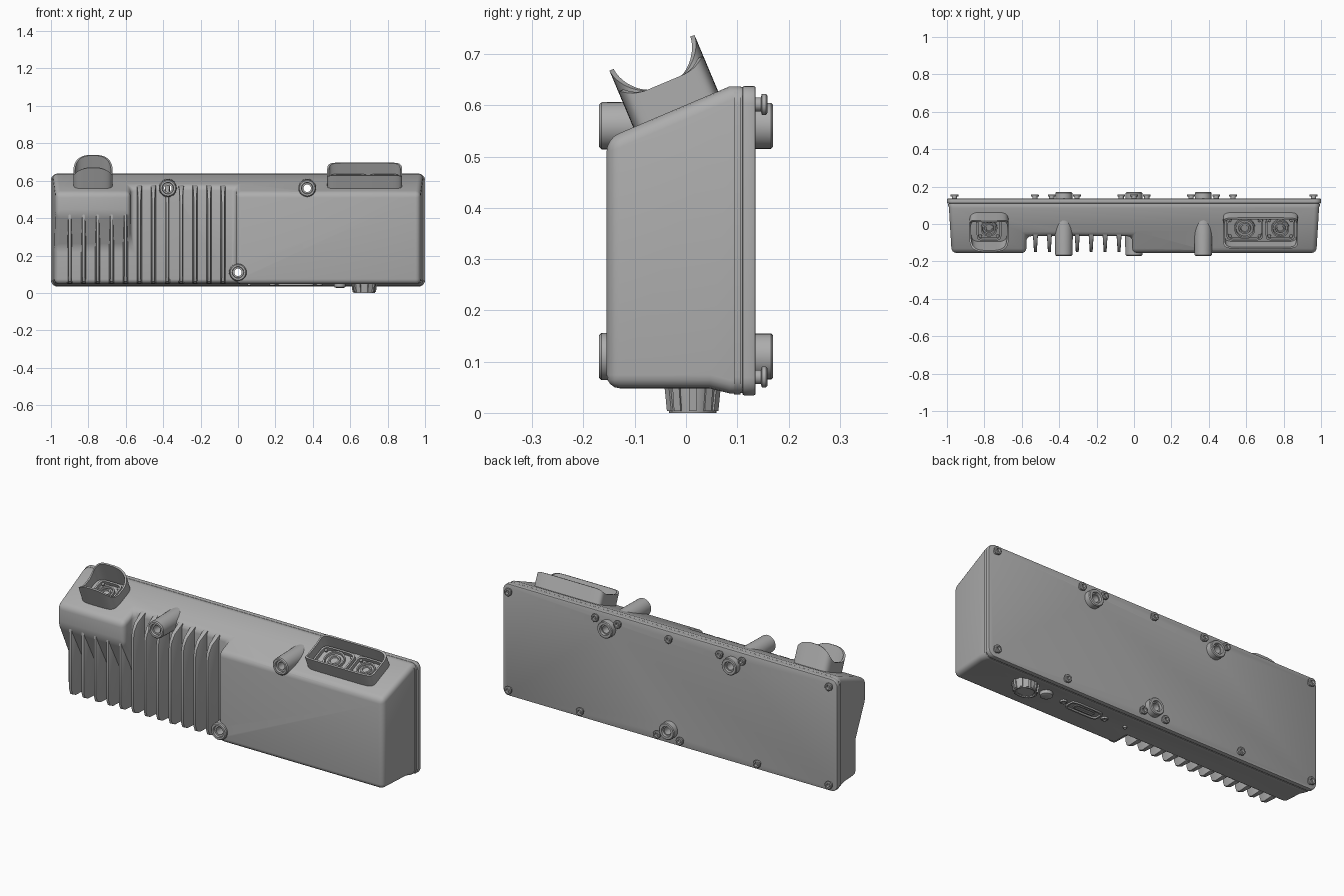
import bpy, bmesh, math
from mathutils import Matrix, Vector

cube = bpy.data.objects.get("Cube")
if cube:
    bpy.data.objects.remove(cube, do_unlink=True)

grey = bpy.data.materials.new("housing grey")
grey.use_nodes = True
grey.diffuse_color = (0.42, 0.42, 0.42, 1)
grey.node_tree.nodes["Principled BSDF"].inputs["Base Color"].default_value = (0.42, 0.42, 0.42, 1)


def finish(name, bm, matrix=None):
    bmesh.ops.recalc_face_normals(bm, faces=bm.faces)
    mesh = bpy.data.meshes.new(name)
    bm.to_mesh(mesh)
    bm.free()
    mesh.materials.append(grey)
    ob = bpy.data.objects.new(name, mesh)
    bpy.context.collection.objects.link(ob)
    if matrix:
        ob.matrix_world = matrix
    return ob


def select(ob):
    bpy.ops.object.select_all(action='DESELECT')
    ob.select_set(True)
    bpy.context.view_layer.objects.active = ob


def apply_mod(ob, kind, **props):
    mod = ob.modifiers.new(kind, kind)
    for key, value in props.items():
        setattr(mod, key, value)
    select(ob)
    bpy.ops.object.modifier_apply(modifier=mod.name)


def bevel(ob, width, segments=3, angle=25):
    apply_mod(ob, 'BEVEL', width=width, segments=segments,
              limit_method='ANGLE', angle_limit=math.radians(angle))


def cut(ob, cutter):
    apply_mod(ob, 'BOOLEAN', operation='DIFFERENCE', solver='EXACT', object=cutter)


def prism(name, points, x0, x1):
    """Side profile of (y, z) points, extruded along x."""
    bm = bmesh.new()
    ends = [[bm.verts.new((x, y, z)) for y, z in points] for x in (x0, x1)]
    for end in ends:
        bm.faces.new(end)
    n = len(points)
    for i in range(n):
        j = (i + 1) % n
        bm.faces.new((ends[0][i], ends[0][j], ends[1][j], ends[1][i]))
    return finish(name, bm)


def lathe(name, profile, matrix, sides=28, closed=False, stretch=1):
    """Spin (radius, height) points round the local z axis."""
    bm = bmesh.new()
    rings = [[bm.verts.new((r * stretch * math.cos(2 * math.pi * k / sides),
                            r * math.sin(2 * math.pi * k / sides), h))
              for k in range(sides)] for r, h in profile]
    pairs = list(zip(rings, rings[1:]))
    if closed:
        pairs.append((rings[-1], rings[0]))
    else:
        bm.faces.new(rings[0])
        bm.faces.new(rings[-1])
    for a, b in pairs:
        for k in range(sides):
            m = (k + 1) % sides
            bm.faces.new((a[k], a[m], b[m], b[k]))
    return finish(name, bm, matrix)


def panel(name, y0, y1, half_x, z0, z1, radius):
    """Upright plate with rounded corners."""
    ob = prism(name, [(y0, z0), (y1, z0), (y1, z1), (y0, z1)], -half_x, half_x)
    bm = bmesh.new()
    bm.from_mesh(ob.data)
    edges = [e for e in bm.edges if abs((e.verts[0].co - e.verts[1].co).y) > 0.005]
    bmesh.ops.bevel(bm, geom=edges, offset=radius, segments=5, profile=0.5, affect='EDGES')
    bm.to_mesh(ob.data)
    bm.free()
    return ob


def wall(name, matrix, half_u, half_v, thick, power, height, base=-0.015):
    """Closed wall round a rounded rectangle, with height given by u."""
    bm = bmesh.new()
    n = 96
    loops = [[], [], [], []]
    for k in range(n):
        a = 2 * math.pi * (k + 0.5) / n
        c, s = math.cos(a), math.sin(a)
        c = math.copysign(abs(c) ** (2 / power), c)
        s = math.copysign(abs(s) ** (2 / power), s)
        top = height(min(1, abs(c)))
        for loop, inset, h in zip(loops, (0, 0, thick, thick), (base, top, top, base)):
            loop.append(bm.verts.new((c * (half_u - inset), s * (half_v - inset), h)))
    for i in range(4):
        a, b = loops[i], loops[(i + 1) % 4]
        for k in range(n):
            m = (k + 1) % n
            bm.faces.new((a[k], a[m], b[m], b[k]))
    return finish(name, bm, matrix)


# Main housing with a sloping roof, slightly narrower at the front
body = prism("housing", [(-0.155, 0.048), (0.045, 0.048), (0.085, 0.038), (0.13, 0.038),
                         (0.13, 0.637), (0.085, 0.637), (-0.155, 0.535)], -1, 1)
for v in body.data.vertices:
    v.co.x *= 0.975 + (v.co.y + 0.155) * 0.06

# Recess behind the cooling fins
cutters = [
    prism("fin_recess", [(-0.3, -0.1), (-0.065, -0.1), (-0.065, 0.8), (-0.3, 0.8)], -0.575, -0.01),
    prism("side_recess", [(-0.3, -0.1), (-0.065, -0.1), (-0.065, 0.24),
                          (-0.155, 0.42), (-0.3, 0.72)], -1.2, -0.5)]
for c in cutters:
    cut(body, c)
    bpy.data.objects.remove(c, do_unlink=True)
bm = bmesh.new()
bm.from_mesh(body.data)
bmesh.ops.remove_doubles(bm, verts=bm.verts, dist=0.0005)
bmesh.ops.dissolve_limit(bm, angle_limit=0.01, verts=bm.verts, edges=bm.edges)
bm.to_mesh(body.data)
bm.free()
bevel(body, 0.026, 4)

# Flange and back cover
flange = panel("flange", 0.094, 0.106, 0.995, 0.036, 0.637, 0.035)
cover = panel("back_cover", 0.11, 0.136, 1.0, 0.034, 0.638, 0.035)
bevel(cover, 0.004, 2, 50)

# Mounting sleeves running right through the housing
along_y = Matrix.Rotation(-math.pi / 2, 4, 'X')
for x, z in ((-0.375, 0.56), (0.37, 0.56), (0, 0.11)):
    place = Matrix.Translation((x, 0, z)) @ along_y
    hole = lathe("hole_cutter", [(0.032, -0.3), (0.032, 0.3)], place)
    for ob in (body, flange, cover):
        cut(ob, hole)
    bpy.data.objects.remove(hole, do_unlink=True)
    lathe("mounting_sleeve", [(0.02, -0.158), (0.029, -0.158), (0.031, -0.17), (0.041, -0.17),
                              (0.046, -0.165), (0.05, 0.05), (0.045, 0.12), (0.045, 0.166),
                              (0.041, 0.17), (0.028, 0.17), (0.026, 0.158), (0.02, 0.158)],
          place, closed=True)

# Cooling fins: tall ones in the middle, short ones at the side
for i in range(12):
    x = -0.08 - 0.0745 * i
    if i < 7:
        top = [(-0.151, 0.47), (-0.143, 0.505), (-0.12, 0.54), (-0.055, 0.577)]
    else:
        top = [(-0.151, 0.43), (-0.13, 0.44), (-0.055, 0.4)]
    fin = prism("cooling_fin", [(-0.055, 0.05), (-0.115, 0.05), (-0.14, 0.062), (-0.151, 0.09)] + top,
                x - 0.011, x + 0.011)
    for v in fin.data.vertices:
        v.co.x = x + (v.co.x - x) * (1.25 + (v.co.y + 0.055) * 6)
    bevel(fin, 0.003, 2, 50)

# Cover screws with a socket in the head
top_row = [(x * s, 0.602) for x in (0.96, 0.44, 0.305) for s in (-1, 1)] + [(0, 0.602)]
low_row = [(x * s, 0.07) for x in (0.96, 0.53, 0.068) for s in (-1, 1)]
for x, z in top_row + low_row:
    lathe("cover_screw", [(0.014, 0.13), (0.014, 0.146), (0.021, 0.148), (0.021, 0.156), (0.017, 0.159),
                          (0.01, 0.159), (0.009, 0.148)],
          Matrix.Translation((x, 0, z)) @ along_y, 14)

# Shrouded sockets on the sloping roof
tilt = Matrix.Rotation(math.atan(0.42), 4, 'X')


def socket(x, half_u, power, low, peak, curve, lenses):
    place = Matrix.Translation((x, -0.02, 0.592)) @ tilt
    wall("socket_shroud", place, half_u, 0.09, 0.009, power,
         lambda c: low + (peak - low) * math.sqrt(max(0, 1 - c ** curve)))
    for u, half, r in lenses:
        spot = place @ Matrix.Translation((u, 0, 0))
        wall("socket_frame", spot, half, 0.066, 0.009, 6, lambda c: 0.02)
        lathe("socket_ring", [(r, -0.01), (r, 0.016), (r - 0.008, 0.016), (r - 0.01, 0.004),
                              (r * 0.6, 0.004), (r * 0.55, 0.012), (r * 0.4, 0.012), (r * 0.35, 0.005)], spot)
        for su in (-1, 1):
            for sv in (-1, 1):
                lathe("socket_screw", [(0.008, -0.01), (0.008, 0.01), (0.005, 0.012)],
                      spot @ Matrix.Translation((su * (half - 0.02), sv * 0.046, 0)), 10)


socket(-0.775, 0.105, 5, 0.05, 0.121, 2.5, [(0, 0.066, 0.044)])
socket(0.677, 0.2, 9, 0.056, 0.076, 14, [(-0.085, 0.098, 0.056), (0.105, 0.078, 0.048)])

# Ribbed cable cap underneath
cap_place = Matrix.Translation((0.675, 0.013, 0))
lathe("cable_cap", [(0.036, 0.006), (0.04, 0.0), (0.046, 0.0), (0.05, 0.036), (0.052, 0.06)],
      cap_place, 36, stretch=1.25)
for k in range(12):
    a = 2 * math.pi * k / 12
    rib = prism("cap_rib", [(-0.007, 0.004), (0.007, 0.004), (0.007, 0.06), (-0.007, 0.06)], 0.04, 0.056)
    for v in rib.data.vertices:
        if v.co.z < 0.03:
            v.co.x -= 0.006
    rib.matrix_world = cap_place @ Matrix.Diagonal((1.25, 1, 1, 1)) @ Matrix.Rotation(a, 4, 'Z')

# Vent button, service socket and small screws underneath
lathe("vent_button", [(0.02, 0.027), (0.03, 0.031), (0.032, 0.06)], Matrix.Translation((0.545, 0.01, 0)))
under = Matrix.Translation((0.31, 0.005, 0.048)) @ Matrix.Rotation(math.pi, 4, 'X')
wall("service_socket", under, 0.095, 0.036, 0.008, 5, lambda c: 0.008)
wall("service_socket_core", under, 0.06, 0.018, 0.006, 5, lambda c: 0.005)
for x, r in ((0.185, 0.017), (0.435, 0.017), (0.06, 0.01)):
    lathe("underside_screw", [(r * 0.5, 0.044), (r * 0.55, 0.039), (r * 0.9, 0.039), (r, 0.042), (r, 0.06)],
          Matrix.Translation((x, 0.005, 0)), 14)

# Smooth rounded surfaces, keep the crisp edges
bpy.ops.object.select_all(action='DESELECT')
for ob in bpy.context.collection.objects:
    if ob.type == 'MESH' and grey.name in ob.data.materials:
        ob.select_set(True)
        bpy.context.view_layer.objects.active = ob
bpy.ops.object.shade_smooth_by_angle(angle=math.radians(35))
